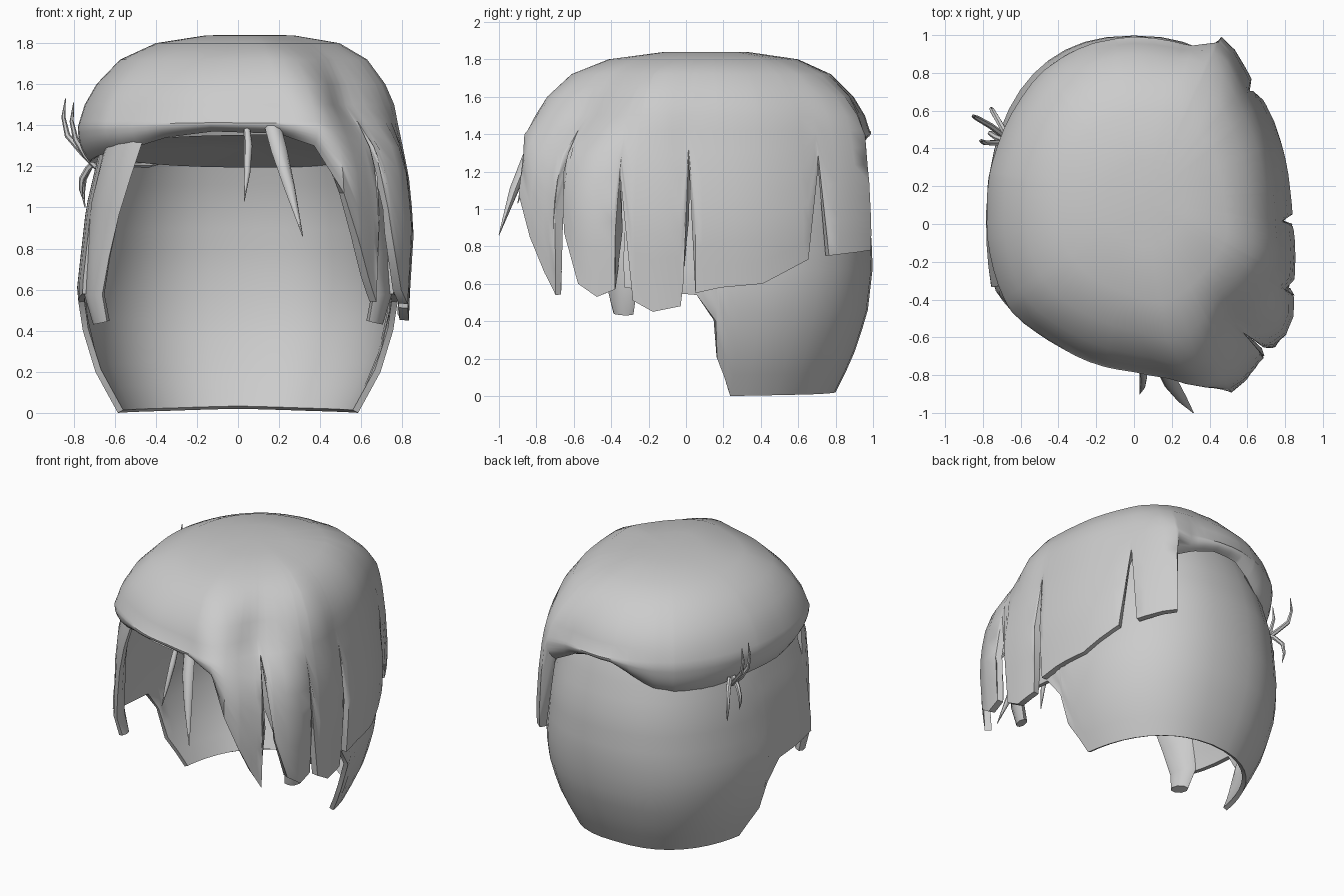
import bpy, bmesh, math
from mathutils import Vector

cube = bpy.data.objects.get("Cube")
if cube:
    bpy.data.objects.remove(cube)

hair = bpy.data.materials.new("hair_grey")
hair.use_nodes = True
hair.diffuse_color = (0.6, 0.6, 0.6, 1)
hair.node_tree.nodes["Principled BSDF"].inputs["Base Color"].default_value = (0.6, 0.6, 0.6, 1)


def lerp_table(table, key):
    """Linear lookup in a sorted list of (key, value) pairs."""
    if key <= table[0][0]:
        return table[0][1]
    for (a, va), (b, vb) in zip(table, table[1:]):
        if key <= b:
            return va + (vb - va) * (key - a) / (b - a)
    return table[-1][1]


def finish(name, bm, thickness=0, angle=45):
    """Turn a bmesh into a shaded object, thickened inwards if asked."""
    bmesh.ops.remove_doubles(bm, verts=bm.verts, dist=0.0005)
    mesh = bpy.data.meshes.new(name)
    bm.to_mesh(mesh)
    bm.free()
    mesh.materials.append(hair)
    obj = bpy.data.objects.new(name, mesh)
    bpy.context.collection.objects.link(obj)
    bpy.ops.object.select_all(action='DESELECT')
    obj.select_set(True)
    bpy.context.view_layer.objects.active = obj
    if thickness:
        solid = obj.modifiers.new("thickness", 'SOLIDIFY')
        solid.thickness = thickness
        solid.offset = -1
        bpy.ops.object.modifier_apply(modifier=solid.name)
    bpy.ops.object.shade_smooth_by_angle(angle=math.radians(angle))
    return obj


def grid(columns, closed):
    """Skin a list of equally long point columns, ordered counterclockwise, top first."""
    bm = bmesh.new()
    cols = [[bm.verts.new(p) for p in col] for col in columns]
    pairs = list(zip(cols, cols[1:])) + ([(cols[-1], cols[0])] if closed else [])
    for a, b in pairs:
        for i in range(len(a) - 1):
            bm.faces.new((a[i], a[i + 1], b[i + 1], b[i]))
    return bm


# Swept cap: plan radius and hem height by angle, with slits between locks
PLAN = [(-76, .86), (-66, 1.03), (-60, 1.05), (-55, 1.02), (-45, .98), (-40, 1), (-33, 1), (-20, .9),
        (0, .84), (13, .85), (28, .89), (44, .95), (50, .98), (58, 1.05), (66, 1.12), (70, 1.02), (90, .99),
        (105, .98), (122, .94), (133, .89), (151, .83), (175, .78), (195, .78),
        (216, .8), (229, .77), (240, .76), (270, .78), (284, .86)]
HEM = [(-76, 1.36), (-66, 1.3), (-60, 1.07), (-55, .85), (-50, .66), (-46, .54),
       (-45.4, .95), (-44.8, 1.42), (-43.6, 1.2), (-41, .87),
       (-36, .6), (-30, .53), (-24.5, .57), (-23.5, 1.2), (-19, .51), (-12, .45),
       (-2, .48), (-1, .6), (1, 1.28), (3.5, .55), (13, .58), (28, .6), (44, .73),
       (49, 1.3), (51, .75), (65, .78), (66, 1.25), (75, 1.33), (84, 1.37), (95, 1.36), (103, 1.29),
       (112, 1.21), (121, 1.18), (132, 1.18), (160, 1.22), (180, 1.22), (213, 1.27),
       (228, 1.3), (240, 1.34), (260, 1.37), (284, 1.36)]
DOME = [(1.84, 0), (1.838, .25), (1.8, .54), (1.72, .75), (1.6, .89), (1.5, .96), (1.42, .99)]
SIDE_FLARE = [(.5, .97), (.9, 1), (1.15, .97), (1.4, .91), (1.7, .94), (1.84, 1)]
# the shoulder above the long front lock is pulled in
PINCH = [(1.15, 0), (1.3, .03), (1.4, .1), (1.5, .18), (1.7, .18), (1.84, .1)]


def cap_point(angle, z, scale):
    a = math.radians(angle)
    side = max(0, math.cos(a))
    spread = 1.5 + 20 * max(0, 1 - scale)
    samples = [(angle + d * spread + 76) % 360 - 76 for d in range(-2, 3)]
    radius = sum(lerp_table(PLAN, s) for s in samples) / 5
    radius *= scale * (1 + side * (lerp_table(SIDE_FLARE, z) - 1))
    radius *= 1 - lerp_table(PINCH, z) * max(0, math.cos(min(1, abs(angle + 45) / 32) * math.pi / 2)) ** 1.5
    slide = 1 - scale
    return (radius * math.cos(a) + .06 * slide, radius * math.sin(a) + .12 * slide, z)


def cap_column(angle):
    hem = lerp_table(HEM, angle)
    rolled = angle > 65.5 or angle < -65
    col = [cap_point(angle, z, s) for z, s in DOME]
    for i in range(1, 8):
        z = 1.42 + (hem - 1.42) * i / 7
        # the hem rolls under wherever it is not cut into locks
        col.append(cap_point(angle, z, 1 - (.07 * (i / 7) ** 3 if rolled else 0)))
    return col


angles = sorted({a for a, _ in HEM[:-1]} | set(range(-72, 284, 6)))
finish("swept_cap", grid([cap_column(a) for a in angles], True), .045)


# Lining: shallow ceiling under the cap, higher at the front
def lining_point(angle, share):
    reach = .89 - .05 * math.sin(math.radians(angle))
    x, y, _ = cap_point(angle, 1.3, share * reach)
    return (x, y, 1.28 - .1 * y + .04 * (1 - share))


finish("cap_lining", grid([[lining_point(a, i / 4) for i in range(5)]
                           for a in range(-76, 284, 10)], True))

# Back shell: open at the front, half width and depth change with height
WIDTH = [(0, .6), (.2, .7), (.4, .76), (.6, .785), (1, .74), (1.3, .67), (1.45, .6)]
DEPTH = [(0, .79), (.2, .89), (.44, .97), (.7, 1), (1, .98), (1.3, .9), (1.45, .83)]
SHELL_HEM = [(0, .02), (30, .01), (76, 0), (82, .2), (83, .4), (88, .54), (106, .58)]


def shell_point(angle, z):
    a = math.radians(angle)
    s, c = math.sin(a), math.cos(a)
    power = .85
    x = lerp_table(WIDTH, z) * math.copysign(abs(s) ** power, -s)
    y = lerp_table(DEPTH, z) * math.copysign(abs(c) ** power, c)
    return (x, y, z)


def shell_column(angle):
    hem = lerp_table(SHELL_HEM, abs(angle))
    return [shell_point(angle, 1.45 + (hem - 1.45) * i / 13) for i in range(14)]


half = [8, 16, 24, 32, 40, 48, 56, 64, 70, 76, 79, 82, 83, 88, 94, 100, 106]
finish("back_shell", grid([shell_column(a) for a in [-h for h in half[::-1]] + [0] + half], False), .03)


def lock(name, path, widths, thickness, sides=8):
    """Sweep a flat oval along a path; the flat side faces away from the head."""
    bm = bmesh.new()
    pts = [Vector(p) for p in path]
    rings = []
    for i, p in enumerate(pts):
        along = (pts[min(i + 1, len(pts) - 1)] - pts[max(i - 1, 0)]).normalized()
        side = along.cross(Vector((p.x, p.y, 0))).normalized()
        out = side.cross(along).normalized()
        w = widths[i] / 2
        t = min(thickness / 2, w)
        ring = []
        for k in range(sides):
            a = math.tau * k / sides
            ring.append(bm.verts.new(p + side * w * math.cos(a) + out * t * math.sin(a)))
        rings.append(ring)
    for a, b in zip(rings, rings[1:]):
        for k in range(sides):
            n = (k + 1) % sides
            bm.faces.new((a[k], a[n], b[n], b[k]))
    bm.faces.new(rings[0])
    bm.faces.new(rings[-1])
    bmesh.ops.recalc_face_normals(bm, faces=bm.faces)
    return finish(name, bm)


# Temple locks, mirrored
for label, m in (("left", 1), ("right", -1)):
    lock(label + "_temple_lock",
         [(m * .54, -.46, 1.35), (m * .59, -.45, 1.2), (m * .645, -.4, 1), (m * .68, -.36, .78),
          (m * .7, -.34, .58), (m * .665, -.335, .44)],
         [.24, .25, .26, .23, .18, .12], .07)

# Loose forehead strands
lock("small_forehead_strand", [(.04, -.74, 1.42), (.05, -.81, 1.3), (.045, -.86, 1.17), (.03, -.9, 1.03)],
     [.03, .04, .03, .004], .04)
lock("large_forehead_strand", [(.16, -.77, 1.43), (.2, -.85, 1.28), (.25, -.92, 1.1), (.315, -1, .86)],
     [.08, .08, .055, .004], .05)

# Stray wisps on the right side
for i, path in enumerate([
        [(-.68, .46, 1.19), (-.76, .52, 1.27), (-.83, .56, 1.35), (-.85, .57, 1.44), (-.84, .57, 1.53)],
        [(-.68, .43, 1.19), (-.74, .43, 1.25), (-.79, .43, 1.33), (-.81, .44, 1.42), (-.8, .44, 1.51)],
        [(-.68, .48, 1.24), (-.72, .55, 1.2), (-.75, .6, 1.14), (-.755, .61, 1.07), (-.745, .6, 1)],
        [(-.68, .44, 1.24), (-.73, .46, 1.19), (-.76, .48, 1.14), (-.765, .48, 1.09), (-.755, .48, 1.04)]]):
    lock("stray_wisp_%d" % (i + 1), path, [.035, .032, .028, .02, .004], .03, 6)
